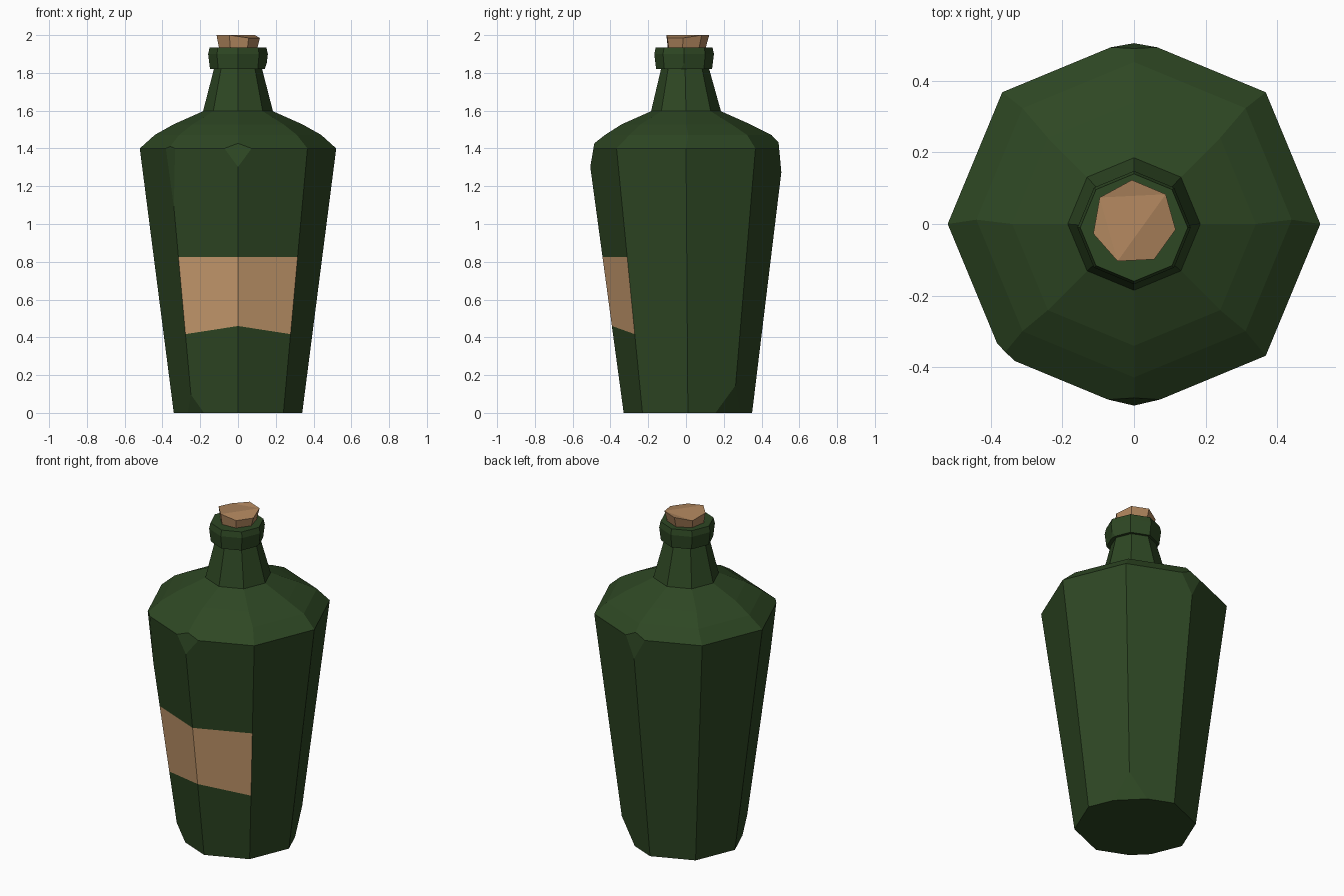
import bpy, bmesh, math
from mathutils import Vector

if "Cube" in bpy.data.objects:
    bpy.data.objects.remove(bpy.data.objects["Cube"])


def material(name, rgb):
    m = bpy.data.materials.new(name)
    m.diffuse_color = (*rgb, 1)
    m.use_nodes = True
    m.node_tree.nodes["Principled BSDF"].inputs["Base Color"].default_value = m.diffuse_color
    return m


green = material("green glass", (0.027, 0.063, 0.017))
tan = material("label paper", (0.597, 0.342, 0.162))
brown = material("cork brown", (0.434, 0.238, 0.112))


def loft(rings, sides, turn=0.0):
    """Stack of polygon rings (radius, height, y shift), capped at both ends."""
    bm = bmesh.new()
    loops = []
    for r, z, dy in rings:
        angs = [turn + i * math.tau / sides for i in range(sides)]
        loops.append([bm.verts.new((r * math.cos(a), r * math.sin(a) + dy, z)) for a in angs])
    for lo, hi in zip(loops, loops[1:]):
        for i in range(sides):
            j = (i + 1) % sides
            bm.faces.new((lo[i], lo[j], hi[j], hi[i]))
    bm.faces.new(loops[0][::-1])
    bm.faces.new(loops[-1])
    bm.normal_update()
    return bm


def chip(bm, angle, low, high):
    """Slice off a corner with a plane through two (radius, height) points."""
    a = math.radians(angle)
    out = Vector((math.cos(a), math.sin(a), 0))
    co = out * low[0] + Vector((0, 0, low[1]))
    no = out * (high[1] - low[1]) - Vector((0, 0, high[0] - low[0]))
    geom = bm.verts[:] + bm.edges[:] + bm.faces[:]
    cut = bmesh.ops.bisect_plane(bm, geom=geom, plane_co=co, plane_no=no.normalized(),
                                 clear_outer=True)["geom_cut"]
    edges = [e for e in cut if isinstance(e, bmesh.types.BMEdge) and e.is_boundary]
    bmesh.ops.holes_fill(bm, edges=edges, sides=0)


def finish(bm, name, mats):
    bmesh.ops.recalc_face_normals(bm, faces=bm.faces[:])
    me = bpy.data.meshes.new(name)
    bm.to_mesh(me)
    bm.free()
    for m in mats:
        me.materials.append(m)
    ob = bpy.data.objects.new(name, me)
    bpy.context.collection.objects.link(ob)
    return ob


# Bottle body with shoulder and neck
body = loft([(0.34, 0, 0.01), (0.52, 1.40, 0), (0.44, 1.472, 0.012), (0.34, 1.528, 0),
             (0.185, 1.597, 0), (0.125, 1.83, -0.005)], 8)


def front_faces(side):
    return [f for f in body.faces if f.normal.y < -0.85 and f.normal.x * side > 0
            and f.calc_center_median().z < 1.4 and abs(f.normal.z) < 0.3]


# Label cut into the two front faces: level top, V-shaped bottom
for s in (-1, 1):
    for co, no in (((0, 0, 0.825), (0, 0, 1)), ((0, 0, 0.46), (s * 0.155, 0, 1))):
        fs = front_faces(s)
        geom = fs + list({e for f in fs for e in f.edges}) + list({v for f in fs for v in f.verts})
        bmesh.ops.bisect_plane(body, geom=geom, plane_co=co, plane_no=no)
        body.normal_update()
    for f in front_faces(s):
        if 0.5 < f.calc_center_bounds().z < 0.75 and max(v.co.z for v in f.verts) < 0.9:
            f.material_index = 1

# Chipped corners on shoulder and base
chip(body, 270, (0.509, 1.29), (0.490, 1.40))
chip(body, 90, (0.505, 1.27), (0.493, 1.40))
chip(body, 225, (0.476, 1.06), (0.503, 1.37))
for ang in (225, 45):
    chip(body, ang, (0.308, 0), (0.355, 0.12))
finish(body, "bottle_body", [green, tan])

# Collar around the mouth
collar = loft([(0.148, 1.82, -0.01), (0.158, 1.90, -0.01), (0.15, 1.935, -0.01)], 8)
chip(collar, 0, (0.141, 1.82), (0.157, 1.865))
finish(collar, "collar", [green])

# Cork stopper, slightly flared and uneven on top
cork = loft([(0.102, 1.90, 0), (0.105, 1.935, 0), (0.118, 1.995, 0.005)], 7, math.radians(-10))
for i, v in enumerate([v for v in cork.verts if v.co.z > 1.98]):
    v.co.z = 2.0 if i % 3 else 1.985
top = [f for f in cork.faces if f.normal.z > 0.9]
bmesh.ops.triangulate(cork, faces=top)
finish(cork, "cork", [brown])
